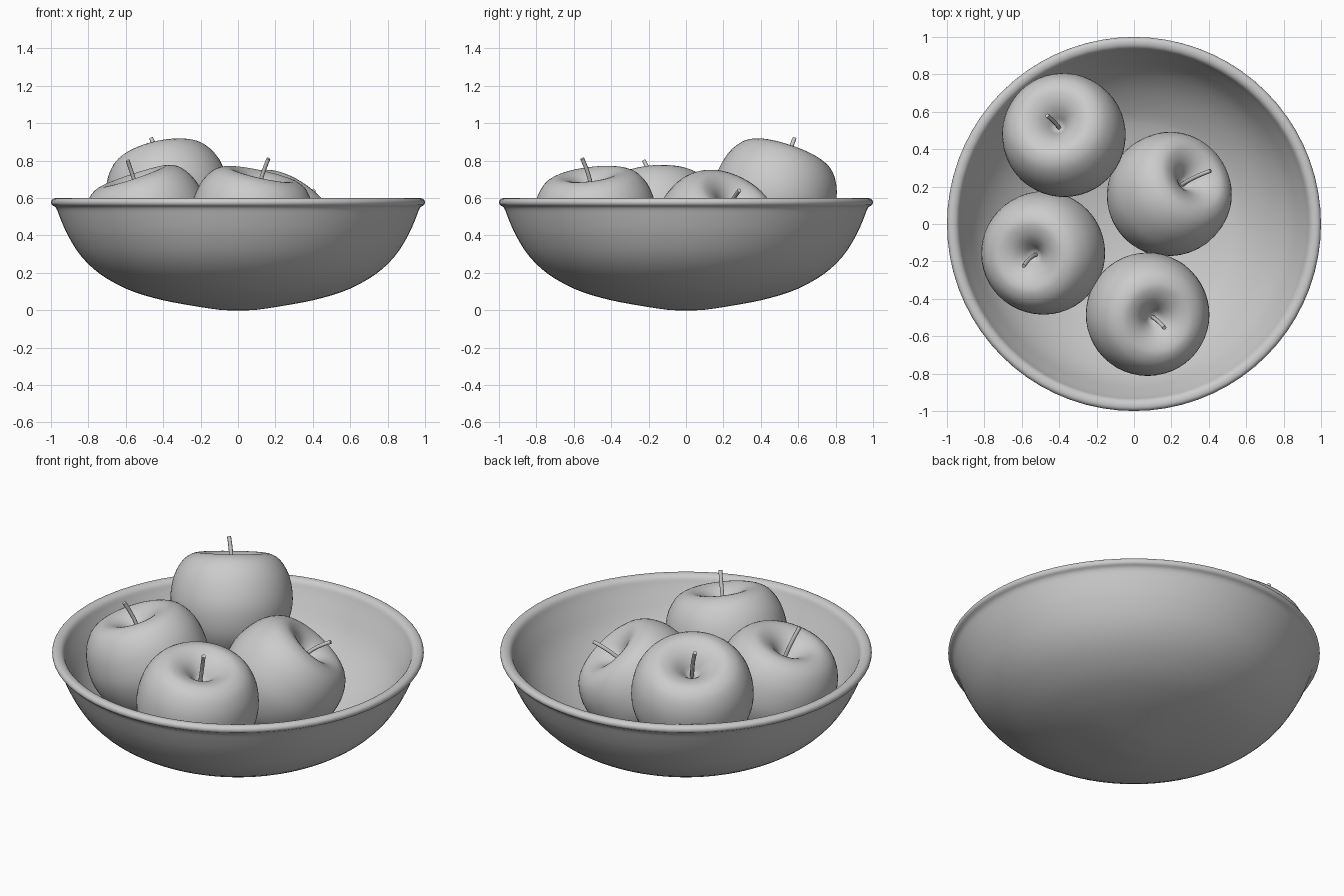
import bpy, math
from mathutils import Vector

if "Cube" in bpy.data.objects:
    bpy.data.objects.remove(bpy.data.objects["Cube"])


def spline(points, steps):
    """Catmull-Rom samples through 2D points."""
    p = [Vector(q) for q in points]
    p = [p[0]] + p + [p[-1]]
    out = []
    for i in range(1, len(p) - 2):
        a, b, c, d = p[i - 1:i + 3]
        for k in range(steps):
            t = k / steps
            out.append(0.5 * (2 * b + (c - a) * t + (2 * a - 5 * b + 4 * c - d) * t * t
                              + (3 * b - a - 3 * c + d) * t ** 3))
    out.append(p[-1])
    return out


def lathe(name, profile, segments, steps=3):
    """Revolve a profile (radius, height) whose two ends lie on the axis."""
    prof = spline(profile, steps)
    verts = [(0, 0, prof[0].y)]
    for r, z in prof[1:-1]:
        for s in range(segments):
            a = 2 * math.pi * s / segments
            verts.append((r * math.cos(a), r * math.sin(a), z))
    verts.append((0, 0, prof[-1].y))
    rings, last, faces = len(prof) - 2, len(verts) - 1, []
    for s in range(segments):
        n = (s + 1) % segments
        faces.append((0, 1 + s, 1 + n))
        for k in range(rings - 1):
            b, c = 1 + k * segments, 1 + (k + 1) * segments
            faces.append((b + s, c + s, c + n, b + n))
        b = 1 + (rings - 1) * segments
        faces.append((b + s, last, b + n))
    mesh = bpy.data.meshes.new(name)
    mesh.from_pydata(verts, [], faces)
    mesh.shade_smooth()
    obj = bpy.data.objects.new(name, mesh)
    bpy.context.collection.objects.link(obj)
    return obj


def stem(name, start, end, axis):
    """Thin, slightly bent tube from the dimple to the tip."""
    cu = bpy.data.curves.new(name, 'CURVE')
    cu.dimensions = '3D'
    cu.bevel_depth = 0.011
    cu.bevel_resolution = 2
    cu.use_fill_caps = True
    sp = cu.splines.new('POLY')
    sp.points.add(6)
    mid = start + axis * (end - start).length * 0.5
    for i, pt in enumerate(sp.points):
        t = i / 6
        pt.co = (*(start * (1 - t) ** 2 + mid * 2 * t * (1 - t) + end * t * t), 1)
    obj = bpy.data.objects.new(name, cu)
    bpy.context.collection.objects.link(obj)
    bpy.ops.object.select_all(action='DESELECT')
    obj.select_set(True)
    bpy.context.view_layer.objects.active = obj
    bpy.ops.object.convert(target='MESH')


# Bowl: inside centre, up to the rolled rim, down the outside to the foot
inner = [(0, 0.045), (0.12, 0.047), (0.3, 0.075), (0.5, 0.125), (0.6, 0.17), (0.73, 0.265),
         (0.83, 0.375), (0.895, 0.49), (0.925, 0.55)]
rim = [(0.94, 0.583), (0.96, 0.597), (0.985, 0.597), (0.999, 0.582), (0.995, 0.563), (0.972, 0.545)]
outer = [(0.95, 0.49), (0.91, 0.40), (0.84, 0.29), (0.74, 0.195), (0.6, 0.115),
         (0.45, 0.065), (0.3, 0.033), (0.1, 0.002), (0, 0)]
lathe("bowl", (inner + rim + outer)[::-1], 72)

# Apples: centre of widest ring, leaning axis, stem tip
apple_profile = [(0, -0.28), (0.07, -0.305), (0.13, -0.31), (0.2, -0.275), (0.27, -0.2),
                 (0.315, -0.1), (0.33, 0), (0.31, 0.12), (0.26, 0.205), (0.2, 0.24),
                 (0.15, 0.238), (0.1, 0.215), (0.06, 0.178), (0.03, 0.14), (0, 0.125)]
apples = [
    ("back_left", (-0.375, 0.475, 0.62), (-0.22, 0.34, 1), (-0.465, 0.58, 0.92)),
    ("left", (-0.485, -0.155, 0.485), (-0.33, -0.08, 1), (-0.59, -0.225, 0.80)),
    ("right", (0.19, 0.16, 0.425), (0.70, 0.52, 1), (0.41, 0.285, 0.64)),
    ("front", (0.073, -0.483, 0.49), (0.22, -0.12, 1), (0.163, -0.555, 0.81)),
]
for name, centre, axis, tip in apples:
    centre, axis, tip = Vector(centre), Vector(axis).normalized(), Vector(tip)
    apple = lathe("apple_" + name, apple_profile, 48)
    apple.location = centre
    apple.rotation_euler = Vector((0, 0, 1)).rotation_difference(axis).to_euler()
    stem("stem_" + name, centre + axis * 0.12, tip, axis)
